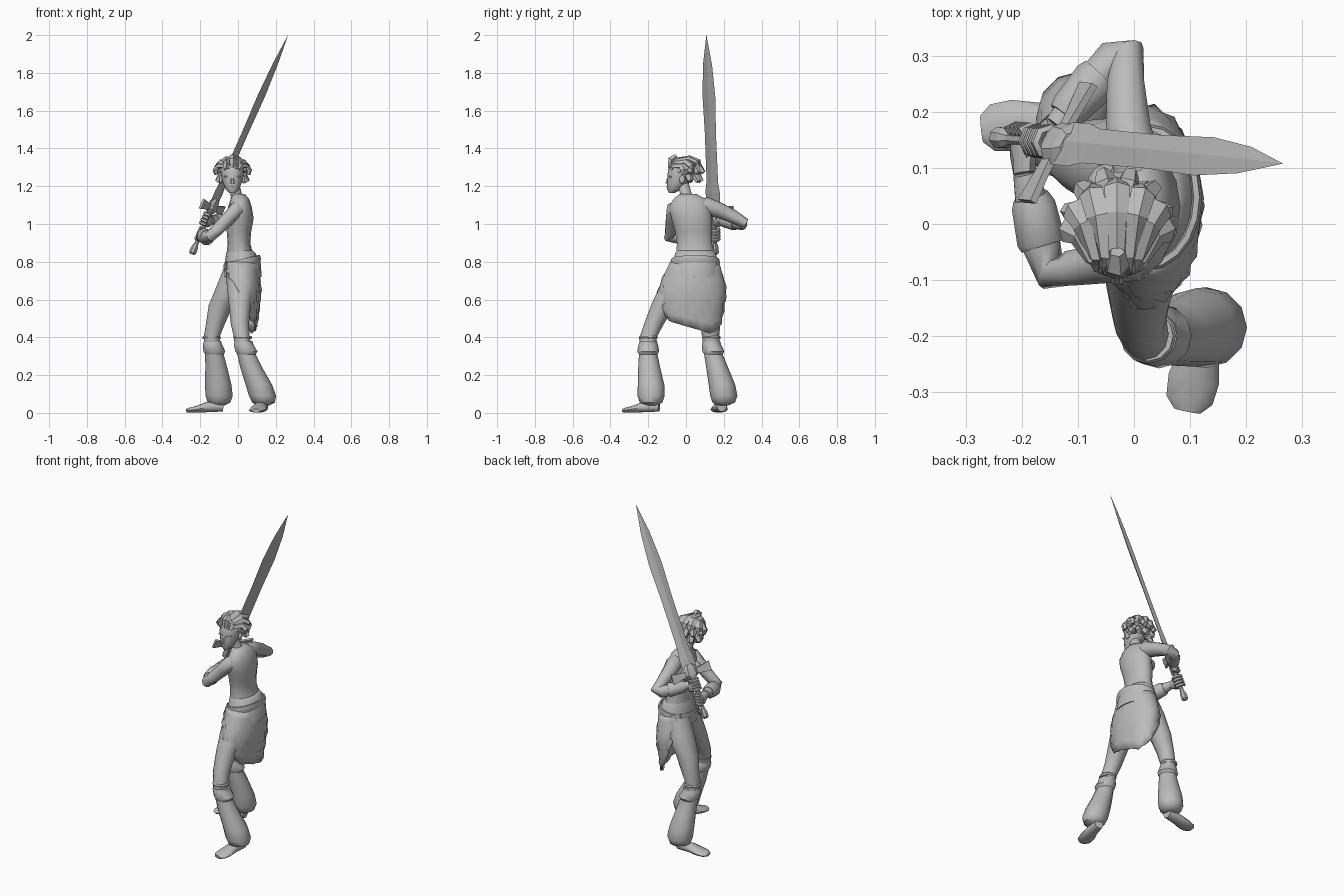
import bpy, bmesh, math
from mathutils import Vector

if "Cube" in bpy.data.objects:
    bpy.data.objects.remove(bpy.data.objects["Cube"])

CM = 0.01
UP = Vector((0, 0, 1))

grey = bpy.data.materials.new("plain grey")
grey.use_nodes = True
grey.diffuse_color = (0.5, 0.5, 0.5, 1)
grey.node_tree.nodes["Principled BSDF"].inputs["Base Color"].default_value = (0.5, 0.5, 0.5, 1)


def finish(name, bm, angle=50):
    """Turn a bmesh in centimetres into a shaded object."""
    bmesh.ops.scale(bm, vec=(CM, CM, CM), verts=bm.verts)
    bmesh.ops.recalc_face_normals(bm, faces=bm.faces)
    mesh = bpy.data.meshes.new(name)
    bm.to_mesh(mesh)
    bm.free()
    mesh.materials.append(grey)
    ob = bpy.data.objects.new(name, mesh)
    bpy.context.collection.objects.link(ob)
    if angle:
        bpy.ops.object.select_all(action='DESELECT')
        ob.select_set(True)
        bpy.context.view_layer.objects.active = ob
        bpy.ops.object.shade_smooth_by_angle(angle=math.radians(angle))
    return ob


def tube(name, pts, sides=10, ref=UP, flat=False, angle=50, turn=0.0):
    """Loft ellipses (x, y, z, half width, half depth) along a path."""
    bm = bmesh.new()
    centres = [Vector(p[:3]) for p in pts]
    rings = []
    for i, p in enumerate(pts):
        if flat:
            u, v = Vector((1, 0, 0)), Vector((0, 1, 0))
        else:
            t = (centres[min(i + 1, len(pts) - 1)] - centres[max(i - 1, 0)]).normalized()
            u = (ref - t * ref.dot(t)).normalized()
            v = t.cross(u)
        ring = []
        for k in range(sides):
            a = math.tau * k / sides + turn
            ring.append(bm.verts.new(centres[i] + u * p[3] * math.cos(a) + v * p[-1] * math.sin(a)))
        rings.append(ring)
    for r, s in zip(rings, rings[1:]):
        for k in range(sides):
            j = (k + 1) % sides
            bm.faces.new((r[k], r[j], s[j], s[k]))
    bm.faces.new(rings[0])
    bm.faces.new(rings[-1])
    return finish(name, bm, angle)


def ball(name, centre, radii, angle=60):
    bm = bmesh.new()
    bmesh.ops.create_uvsphere(bm, u_segments=10, v_segments=7, radius=1)
    bmesh.ops.scale(bm, vec=radii, verts=bm.verts)
    bmesh.ops.translate(bm, vec=centre, verts=bm.verts)
    return finish(name, bm, angle)


def interp(table, x):
    for (a, p), (b, q) in zip(table, table[1:]):
        if x <= b:
            return p + (q - p) * (x - a) / (b - a)
    return table[-1][1]


# Torso, turned towards -x
tube("torso", [(2, 5, 68, 7, 10), (2.5, 5, 76, 9, 12), (1, 5, 84, 7, 10.5), (.5, 4.5, 90, 6, 9.5),
               (.5, 4, 96, 6.5, 10), (1, 3, 103, 7.3, 11), (1, 2, 109, 6.3, 11.3),
               (1, 2, 113, 5, 9), (0, 1, 116, 3.5, 4.5)], 14, flat=True)
for y in (-2, 7):
    ball("breast", (-4.5, y, 103), (4, 4, 4))

# Neck and head, facing -y
tube("neck", [(.5, 1, 112, 4, 4), (-1, 0, 116, 3, 3.2), (-2.5, -2, 122, 3, 3.5)], flat=True)
tube("head", [(-3, -7.5, 116.5, 1.6, 1.6), (-3, -6, 118.5, 3.6, 4), (-3, -4, 122, 5, 6),
              (-3, -2.5, 126, 6, 7.3), (-3, -2, 130, 6, 7.3), (-3, -1, 133.5, 4, 5)], 12, flat=True)
tube("nose", [(-3, -10.2, 121.5, 1.2, .8), (-3, -9.8, 123, .9, .8), (-3, -9, 125.5, .6, .6)], 6, flat=True)
tube("lips", [(-4.5, -9, 119.7, .3, .4), (-3, -9.6, 119.7, .7, .7), (-1.5, -9, 119.7, .3, .4)], 6)
for side in (-1, 1):
    ball("ear", (-3 + side * 6, -2, 123.5), (.9, 1.6, 2.2))
    tube("brow", [(-3 + side * 4.2, -8, 125, .5), (-3 + side * 1, -9.2, 125, .6)], 6)

# Hair: cap, long bands swept back from the hairline, chunky ends behind
ball("hair_cap", (-3, -1, 129), (6.8, 7.8, 5.8), 0)
for i in range(7):
    a = math.radians(180 * i / 6)
    c, s = math.cos(a), math.sin(a)
    tube("hair_band", [(-3 + 3.5 * c, -8.8 + .8 * abs(c), 129, .7, 1),
                       (-3 + 4.5 * c, -6.5 + s, 131 + 3.2 * s, .9, 1.7),
                       (-3 + 7 * c, -2 + 4 * s, 131 + 4.2 * s, 1.1, 2.2),
                       (-3 + 9 * c, -1 + 7.5 * s, 128.5 + 4.5 * s, 1.5, 2.4),
                       (-3 + 8.5 * c, -1 + 8.5 * s, 126 + 4 * s, 1, 1.4)], 5, angle=0,
         ref=Vector((c, s, .8)))
for row, (count, reach, z) in enumerate([(5, 6.5, 123.5), (6, 7.5, 128)]):
    for i in range(count):
        a = math.radians(15 + 150 * i / (count - 1))
        c, s = math.cos(a), math.sin(a)
        tube("hair_end", [(-3 + 3 * c, 3 * s, z + 2, 1.5), (-3 + reach * c, reach * s, z + 1.5, 2.2),
                          (-3 + (reach + 1.8) * c, (reach + 1.8) * s, z - 1, 1.5)], 5, angle=0,
             turn=i + row)
tube("front_tuft", [(-3, -8.6, 129.5, 1), (-3, -7.5, 134, 2.2), (-3, -5, 136, 1.4)], 5, angle=0, ref=Vector((1, 0, 0)))

# Arms
tube("right_arm", [(1, 6, 109.5, 4), (.5, 11, 109.5, 4.6), (-1, 17, 107.5, 4.2), (-1.5, 25, 104, 3.5), (-1, 31, 100.5, 2.8),
                   (-3.5, 30, 100, 3.3), (-8, 24.5, 101, 3.4), (-14, 17.5, 102.5, 2.2)])
tube("left_arm", [(1, -3, 109.5, 3.8), (-.5, -6.3, 108, 4.2), (-5, -7, 103, 3.7), (-11, -7.8, 97, 3.3),
                  (-14.8, -8.8, 93.5, 3.2), (-16.5, -4, 93, 3.6), (-18, 3, 94, 3.3), (-19.5, 9, 95, 2.2)])
tube("right_bracer", [(-6, 26.5, 100.7, 3.8), (-7, 25.5, 100.8, 4.2), (-11.5, 20.5, 101.8, 3.6), (-12.5, 19.3, 102, 3.1)], 9)
tube("left_bracer", [(-16.3, -4, 93, 4), (-16.6, -3, 93, 4.4), (-18, 3.5, 94, 4), (-18.5, 5, 94.3, 3.3)], 9)

# Sword frame: along the blade, across its width
pommel, tip = Vector((-24.5, 15.5, 84)), Vector((26.5, 10.8, 200))
axis = (tip - pommel).normalized()
across = Vector((.45, .87, -.18))
across = (across - axis * across.dot(axis)).normalized()


def along(t):
    return pommel + axis * t


def sword_part(name, sections, sides):
    return tube(name, [(*along(t), w, d) for t, w, d in sections], sides, ref=across, angle=0)


length = (tip - pommel).length
sword_part("blade", [(27, 4.2, 1.2), (36, 4.4, 1.1), (42, 3.5, 1), (70, 3.4, .9), (92, 3.9, .8),
                     (110, 2.7, .6), (length, .05, .05)], 4)
sword_part("grip", [(0, 1.2, 1.2), (1, 2, 2), (4, 1.9, 1.9), (6, 1.2, 1.2), (26, 1.4, 1.4)], 8)
sword_part("guard_block", [(24, 2.5, 1.8), (26, 4.5, 2.2), (30, 4, 2), (32, 2.5, 1.5)], 6)
for side in (-1, 1):
    tube("guard_wing", [(*(along(27) + across * side * d), h, .9)
                        for d, h in ((2, 2), (6, 2.6), (12, 4))], 4, ref=axis, angle=0, turn=math.pi / 4)

# Hands: palm and four fingers curled round the grip
for name, t, wrist in (("right", 20, Vector((-14, 17.5, 102.5))), ("left", 11.5, Vector((-19.5, 9, 95)))):
    hold = along(t)
    back = (wrist - hold).normalized()
    back = (back - axis * back.dot(axis)).normalized()
    tangent = axis.cross(back)
    tube(name + "_palm", [(*wrist, 2.2, 2.2), (*(hold + back * 2.6), 3.6, 2), (*(hold + back * .8), 3.4, 2)], 8, ref=axis)
    for i in range(4):
        mid = along(t - 2.7 + 1.8 * i)
        curl = []
        for k in range(6):
            a = math.radians(-20 + 50 * k)
            curl.append((*(mid + back * 2.3 * math.cos(a) + tangent * 2.3 * math.sin(a)), 1))
        tube(name + "_finger", curl, 6, ref=axis)

# Legs: thigh, knee band, cuff, full trouser leg and foot
tube("left_thigh", [(2, 0, 78, 8, 8), (1.5, -5, 68, 7.5, 8.5), (1, -12, 57, 5.8, 6.5), (1, -17, 47, 4.8, 5.2),
                    (2, -20, 40, 4.2, 4.5), (3, -20, 33, 4.5, 4.5)], 12, flat=True)
tube("right_thigh", [(1, 9, 78, 8, 8), (-3, 10.5, 68, 8, 8.5), (-9, 12, 57, 6.5, 6.5), (-12, 13, 47, 5, 5.2),
                     (-14, 13, 40, 4.2, 4.5), (-13, 14, 33, 4.5, 4.5)], 12, flat=True)
LEGS = {
    "left": [(3, -20, 38, 4.7), (4.5, -20, 31, 4.9), (7, -19.5, 24, 5.8), (11, -18.5, 15, 7), (13, -18.5, 9, 7.2),
             (13.5, -18.5, 5.5, 6), (13.5, -18, 4, 3)],
    "right": [(-13.5, 13.5, 38, 4.6), (-12.5, 14.5, 31, 4.9), (-11.5, 16.5, 24, 5.8), (-10.5, 19, 15, 7), (-10, 20, 9, 7.2),
              (-10, 20, 5.5, 6), (-10, 19.5, 4, 3)],
}
for side, leg in LEGS.items():
    tube(side + "_trouser", leg, 12, flat=True)
    (x, y, z, r), (x2, y2, z2, r2) = leg[:2]
    tube(side + "_cuff", [(x, y, z - .5, r), (x, y, z - 2, r + .5), (x2, y2, z2 + 1.5, r2 + .9), (x2, y2, z2, r2)], 12, flat=True)
    tube(side + "_knee_band", [(x - .5, y, 39, r), (x - .5, y, 40, r + .3), (x - .5, y, 40.7, r - .2)], 12, flat=True)
FOOT = [(0, 3.2, 2.6, 2.6), (4, 3.4, 3.2, 3), (9, 3, 3.6, 2.8), (14, 2, 4.6, 1.9), (18, 1.5, 4.2, 1.4), (20, 1.2, 2.4, 1)]
for side, heel, way in (("left", (13.5, -14.2), (-.2, -.96)), ("right", (-8, 19), (-.96, -.1))):
    flank = Vector((way[1], -way[0], 0))
    tube(side + "_foot", [(heel[0] + way[0] * d, heel[1] + way[1] * d, z, w, h) for d, z, w, h in FOOT], 10, ref=flank)

# Hip wrap: waistband, rolled belt and long cloth hanging on the +x side
tube("waistband", [(1, 5, 86, 6.8, 10), (1.5, 5, 84.5, 7.8, 11), (2.5, 5, 79, 9.6, 12.5), (2.5, 4.5, 72, 10, 13.5)], 14, flat=True)
bm = bmesh.new()
N, M = 20, 6
roll = [[bm.verts.new(((9 + math.cos(b)) * math.cos(a) + 2.2, (12.2 + math.cos(b)) * math.sin(a) + 4.8,
                       79.5 + 2.3 * math.sin(b) + 2 * math.cos(a)))
         for b in (math.tau * j / M for j in range(M))] for a in (math.tau * i / N for i in range(N))]
for i in range(N):
    for j in range(M):
        bm.faces.new((roll[i][j], roll[i - 1][j], roll[i - 1][j - 1], roll[i][j - 1]))
finish("rolled_belt", bm)

HEM = [(-150, 75), (-115, 69), (-90, 62), (-72, 55), (-52, 49), (0, 45), (40, 42), (70, 45), (100, 52), (140, 73)]
bm = bmesh.new()
grid = []
for i in range(30):
    deg = -150 + 10 * i
    a, hem = math.radians(deg), interp(HEM, deg)
    col = []
    for j in range(8):
        z = 80 + (hem - 80) * j / 7
        fold = .3 * (1 if (i + j) % 3 == 0 else -.5) * min(j, 4) / 2
        rx = interp([(42, 7.5), (55, 9.5), (66, 10.5), (81, 9)], z) + fold
        ry = interp([(42, 15), (52, 16.5), (62, 18.3), (68, 17.5), (81, 12.6)], z) + fold
        y = interp([(62, 3), (81, 4.6)], max(z, 62))
        col.append(bm.verts.new((1.8 + rx * math.cos(a), y + ry * math.sin(a), z)))
    grid.append(col)
for c, d in zip(grid, grid[1:]):
    for j in range(7):
        bm.faces.new((c[j], d[j], d[j + 1], c[j + 1]))
cloth = finish("hip_cloth", bm, 40)
thick = cloth.modifiers.new("thickness", 'SOLIDIFY')
thick.thickness = .006
